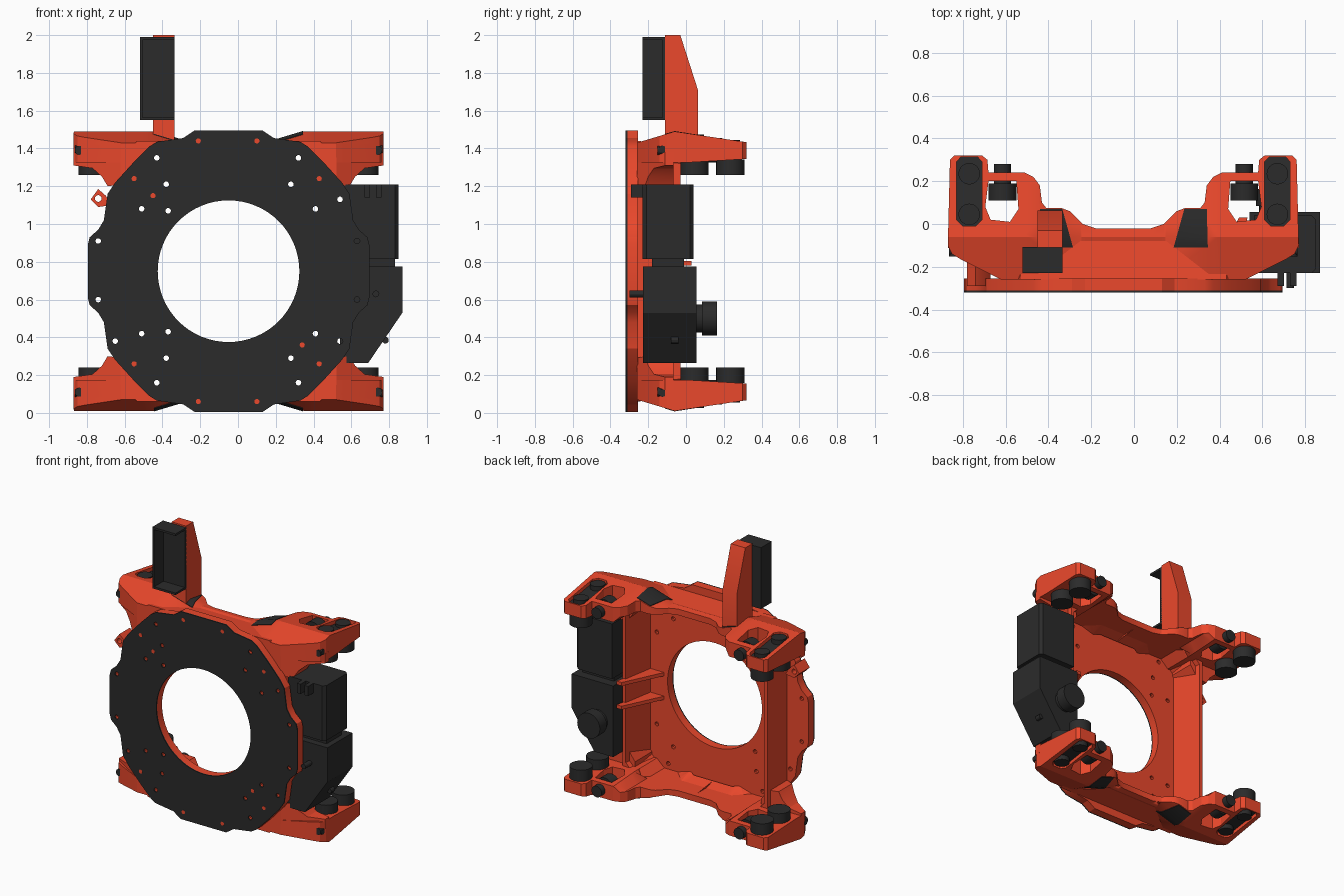
import bpy, bmesh, math

if "Cube" in bpy.data.objects:
    bpy.data.objects.remove(bpy.data.objects["Cube"])

CX, CZ = -0.05, 0.75            # centre of the ring plate


def material(name, rgb):
    m = bpy.data.materials.new(name)
    m.diffuse_color = (*rgb, 1)
    m.use_nodes = True
    m.node_tree.nodes["Principled BSDF"].inputs["Base Color"].default_value = m.diffuse_color
    return m


RED = material("red_paint", (0.83, 0.065, 0.025))
DARK = material("dark_metal", (0.024, 0.024, 0.024))


def finish(name, bm, mat, local, mirror):
    bmesh.ops.recalc_face_normals(bm, faces=bm.faces)
    me = bpy.data.meshes.new(name)
    bm.to_mesh(me)
    bm.free()
    me.materials.append(mat)
    ob = bpy.data.objects.new(name, me)
    bpy.context.collection.objects.link(ob)
    if local:
        ob.location = (CX, 0, CZ)
    if mirror:
        mod = ob.modifiers.new("four_corners", 'MIRROR')
        mod.use_axis = (True, False, True)
    return ob


def circ(a, b, r, n=32):
    return [(a + r * math.cos(2 * math.pi * i / n), b + r * math.sin(2 * math.pi * i / n)) for i in range(n)]


def rect(a0, a1, b0, b1):
    return [(a0, b0), (a1, b0), (a1, b1), (a0, b1)]


def prism(name, loops, axis, lo, hi, mat, local=False, mirror=False, cuts=()):
    """Extrude outline (first loop) with holes along an axis; lo/hi may be functions."""
    flat = bmesh.new()
    for lp in loops:
        vs = [flat.verts.new((a, b, 0)) for a, b in lp]
        for i in range(len(vs)):
            flat.edges.new((vs[i - 1], vs[i]))
    bmesh.ops.triangle_fill(flat, use_beauty=True, use_dissolve=False, edges=flat.edges[:], normal=(0, 0, 1))
    for ax, val in cuts:
        no = (1, 0, 0) if ax == 0 else (0, 1, 0)
        bmesh.ops.bisect_plane(flat, geom=flat.verts[:] + flat.edges[:] + flat.faces[:],
                               plane_co=[val * c for c in no], plane_no=no)
    put = {'x': lambda a, b, h: (h, a, b), 'y': lambda a, b, h: (a, h, b), 'z': lambda a, b, h: (a, b, h)}[axis]
    ev = lambda f, v: f(v.co.x, v.co.y) if callable(f) else f
    bm = bmesh.new()
    low = {v: bm.verts.new(put(v.co.x, v.co.y, ev(lo, v))) for v in flat.verts}
    top = {v: bm.verts.new(put(v.co.x, v.co.y, ev(hi, v))) for v in flat.verts}
    for f in flat.faces:
        bm.faces.new([top[v] for v in f.verts])
        bm.faces.new([low[v] for v in reversed(f.verts)])
    for e in flat.edges:
        if len(e.link_faces) == 1:
            a, b = e.verts
            bm.faces.new((low[a], low[b], top[b], top[a]))
    flat.free()
    return finish(name, bm, mat, local, mirror)


# Front ring plate and flange with scalloped outline and through holes
quarter = [(0.18, 0.745), (0.24, 0.705), (0.38, 0.685), (0.42, 0.66), (0.50, 0.58), (0.60, 0.47), (0.64, 0.41),
           (0.66, 0.27), (0.69, 0.22), (0.735, 0.18), (0.745, 0.14)]
back = quarter[::-1]
outline = (quarter + [(u, -w) for u, w in back] + [(-u, -w) for u, w in quarter] + [(-u, w) for u, w in back])
holes = [(-.43, 1.35), (.32, 1.35), (-.38, 1.21), (.28, 1.21), (-.51, 1.08), (-.37, 1.07), (.41, 1.08), (.54, 1.13),
         (-.74, .91), (-.74, .6), (-.51, .42), (-.37, .43), (.41, .42), (-.65, .38), (-.38, .29), (.28, .29),
         (-.43, .16), (.32, .16), (.63, .91), (.63, .6), (.54, .38)]
plate_loops = [outline, circ(0, 0, 0.375, 64)] + [circ(x - CX, z - CZ, 0.015, 10) for x, z in holes]
prism("front_plate", plate_loops, 'y', -0.32, -0.311, DARK, local=True)
prism("flange", plate_loops, 'y', -0.311, -0.255, RED, local=True)
for x, z in [(-.21, 1.44), (.1, 1.44), (-.55, 1.24), (.43, 1.24), (-.45, 1.15), (.34, .36), (-.55, .26),
             (.43, .26), (-.21, .06), (.1, .06)]:
    prism("plate_screw", [circ(x, z, 0.014, 10)], 'y', -0.321, -0.315, RED)


# Hollow octagonal frame wall
def octagon(hu, hw, c, y):
    pts = [(hu - c, hw), (hu, hw - c), (hu, c - hw), (hu - c, -hw)]
    pts += [(-u, -w) for u, w in pts]
    return [(u, y, w) for u, w in pts]


bm = bmesh.new()
rings = [[bm.verts.new(p) for p in octagon(*args)] for args in
         [(.572, .69, .09, -.26), (.575, .67, .10, -.03), (.55, .645, .10, -.03), (.51, .635, .09, -.26)]]
for k in range(4):
    r0, r1 = rings[k - 1], rings[k]
    for i in range(8):
        bm.faces.new((r0[i - 1], r0[i], r1[i], r1[i - 1]))
finish("frame_wall", bm, RED, True, False)


# Corner arms: top-view outline with a window, sloped top, sunken roller pocket
def arm_top(u, y):
    w = min(0.74, max(0.68, 0.68 + 0.3 * (u - 0.2)))
    return w - max(0, y + 0.06) * 0.15 - max(0, -0.06 - y) * 0.3


def arm_bottom(u, y):
    return 0.63 if u < 0.46 else 0.575 + max(0, y) * 0.06


def pocket_floor(u, y):
    return arm_top(u, y) - (0.03 if u > 0.46 else 0.02)


arm = [(0, -.02), (.13, -.02), (.19, 0), (.25, .06), (.29, .075), (.36, .075), (.38, .10), (.39, .18), (.42, .22),
       (.46, .24), (.63, .24), (.635, .30), (.66, .32), (.79, .32), (.81, .30), (.82, -.10), (.80, -.14),
       (.76, -.165), (.57, -.26), (.20, -.26), (.15, -.235), (0, -.235)]
window = [(.50, .20), (.63, .20), (.645, .08), (.62, .02), (.53, .01), (.49, .07)]
pad = [(.66, .02), (.69, -.01), (.75, -.01), (.78, .02), (.78, .29), (.76, .312), (.68, .312), (.66, .29)]
arm_cuts = [(0, .2), (0, .4), (0, .46), (0, .461), (1, -.06), (1, 0)]
prism("corner_arm", [arm, window], 'z', arm_bottom, pocket_floor, RED, True, True, cuts=arm_cuts)
prism("corner_arm_rim", [arm, window, pad], 'z', pocket_floor, arm_top, RED, True, True, cuts=arm_cuts)
# Gusset blending each arm into the flange
prism("arm_gusset", [[(.50, .54), (.56, .46), (.64, .45), (.67, .50), (.72, .545), (.82, .56), (.82, .63), (.50, .63)]],
      'y', lambda u, w: -.26 + max(0, u - .57) * .6, -.065, RED, True, True, cuts=[(0, .57)])
# Roller pads, guide wheels, side rollers and bolts
prism("wheel_pad", [pad], 'z', .64, lambda u, y: pocket_floor(u, y) + .004, DARK, True, True)
for y in (0.045, 0.235):
    prism("guide_wheel", [circ(.72, y, .075)], 'z', .51, .592, DARK, True, True)
    prism("wheel_axle", [circ(.72, y, .05)], 'z', .58, arm_top(.72, y), DARK, True, True)
prism("side_roller", [circ(.565, .64, .065)], 'y', .11, .19, DARK, True, True)
prism("side_roller_hub", [circ(.565, .64, .04)], 'y', .19, .28, DARK, True, True)
prism("arm_bolt", [circ(.79, .64, .024, 16)], 'y', -.152, -.09, DARK, True, True)
prism("arm_side_bolt", [circ(-.125, .645, .02, 16)], 'x', .77, .814, DARK, True, True)
# Dark inset covers on the top and bottom walls
prism("inset_cover", [[(.235, -.11), (.395, -.11), (.39, .07), (.285, .07)]], 'z', .66,
      lambda u, y: arm_top(u, y) + .004, DARK, True, True, cuts=[(1, -.06)])

# Rear tower with open-fronted equipment box
prism("tower", [[(-.11, 1.40), (.063, 1.40), (.063, 1.71), (-.03, 2.0), (-.11, 2.0)]], 'x', -.45, -.335, RED)
prism("box_back", [rect(-.52, -.335, 1.55, 1.99)], 'y', -.125, -.108, DARK)
prism("box_side", [rect(-.52, -.505, 1.55, 1.99)], 'y', -.23, -.12, DARK)
for z in (1.55, 1.975):
    prism("box_end", [rect(-.52, -.335, z, z + .015)], 'y', -.23, -.12, DARK)

# Drive motor and gearbox on the right
prism("motor", [[(.56, -.23), (.83, -.23), (.85, -.21), (.85, .02), (.83, .04), (.56, .04)]], 'z', .815, 1.21, DARK)
prism("motor_neck", [rect(.58, .83, -.18, -.01)], 'z', .76, .84, DARK)
prism("gearbox", [[(.54, .265), (.69, .265), (.87, .53), (.87, .775), (.54, .775)]], 'y', -.228, .055, DARK)
prism("gearbox_hub", [circ(.66, .5, .075)], 'y', .05, .09, DARK)
prism("gearbox_cap", [circ(.66, .5, .09)], 'y', .085, .163, DARK)
for x in (.67, .73):
    prism("motor_plug", [rect(x, x + .03, 1.14, 1.21)], 'y', -.29, -.22, DARK)
prism("gearbox_plug", [circ(.73, .63, .018, 12)], 'y', -.30, -.22, DARK)
prism("gearbox_bolt", [circ(.78, .385, .018, 12)], 'y', -.08, -.04, DARK)

# Inner shelves on the right wall and tab on the left
for z in (.61, .78):
    prism("inner_shelf", [[(.35, -.26), (.47, -.26), (.53, .03), (.49, .03)]], 'z', z, z + .025, RED)
prism("left_tab", [[(-.74, 1.185), (-.70, 1.15), (-.67, 1.10), (-.74, 1.09), (-.78, 1.13)],
                   circ(-.74, 1.135, .018, 12)], 'y', -.29, -.17, RED)

# Shade curved parts smooth, keep hard edges
bpy.ops.object.select_all(action='SELECT')
bpy.context.view_layer.objects.active = bpy.data.objects["front_plate"]
bpy.ops.object.shade_smooth_by_angle(angle=math.radians(25))
